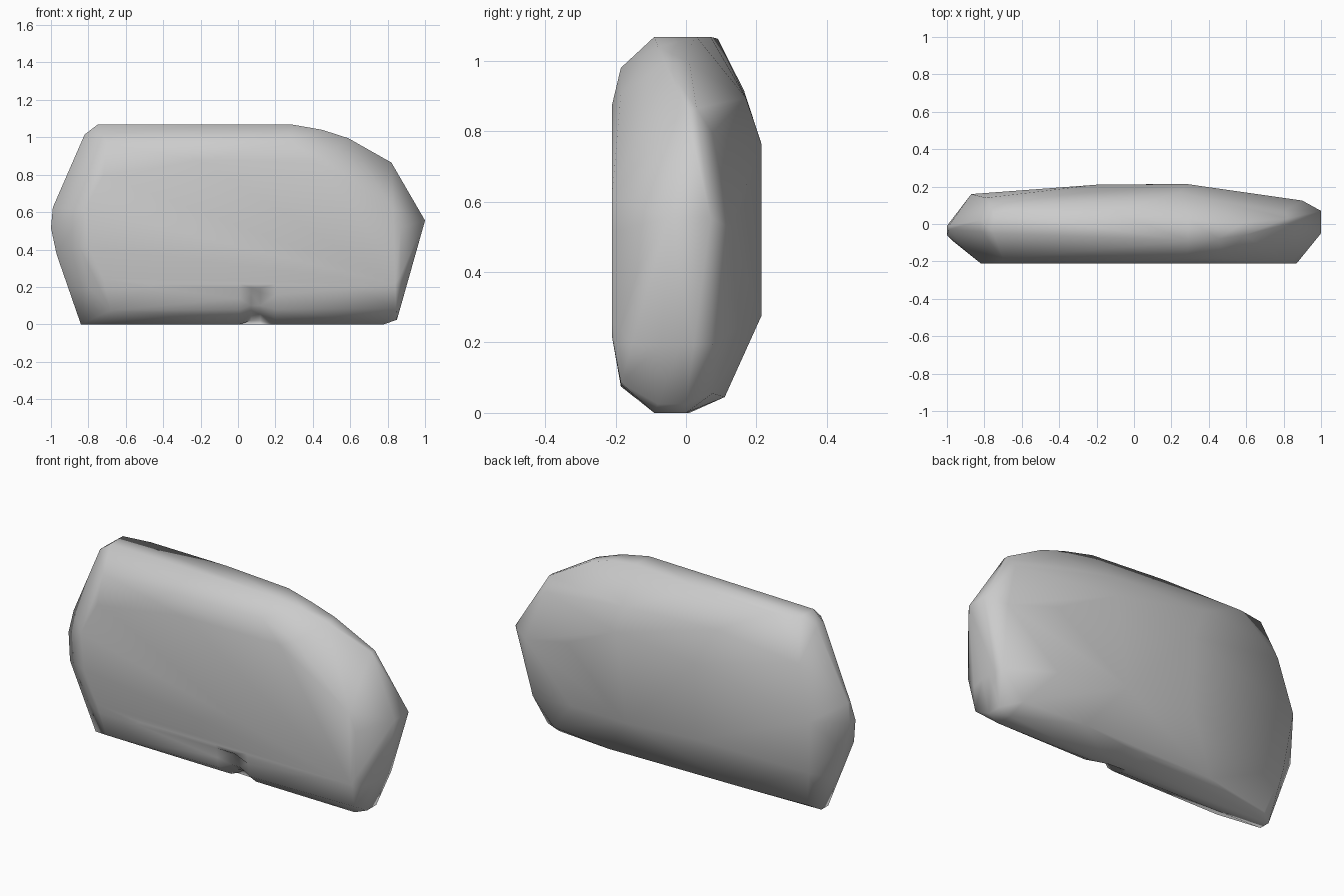
import bpy, bmesh, math

if "Cube" in bpy.data.objects:
    bpy.data.objects.remove(bpy.data.objects["Cube"])

# Front face and its worn rim (x, z), each at a constant depth y
front_face = [(-.80, .42), (-.82, .62), (-.72, .80), (-.2, .88), (.40, .88), (.58, .76),
              (.83, .62), (.87, .52), (.87, .27), (.84, .22), (-.45, .22), (-.72, .25)]
front_rim = [(-.68, .08), (-.85, .42), (-.70, .97), (.28, .985), (.48, .91), (.845, .09)]
points = [(x, -.21, z) for x, z in front_face]
points += [(x, -.185, z) for x, z in front_rim]

# Widest outline (x, z) with its near and far depth
outline = [(-.84, .005, -.05, .01), (-.97, .38, -.09, .02), (-1.0, .52, -.06, -.01),
           (-.99, .63, -.03, -.01), (-.82, 1.02, -.04, .02), (-.75, 1.073, -.05, .06),
           (.29, 1.073, -.09, .03), (.45, 1.045, -.08, .01), (.59, 1.0, -.06, .01),
           (.82, .87, .0, .03), (1.0, .56, -.05, .07), (.85, .03, -.08, .0),
           (.78, .005, -.09, .0)]
for x, z, near, far in outline:
    points += [(x, near, z), (x, far, z)]

# Uneven back: broad crown, sloped shoulders and the ends
points += [(-.60, .09, 1.068), (-.12, .07, 1.073), (.90, .125, .53), (.89, .075, .20),
           (.76, .075, .06), (.81, .075, .80), (-.87, .16, .56), (-.79, .14, .85),
           (-.84, .12, .25), (-.78, .05, .03), (-.20, .21, .72), (.28, .214, .77),
           (.22, .214, .28), (-.20, .205, .30), (-.30, .165, .92), (.25, .17, .90),
           (.40, .11, .05), (-.40, .10, .05), (.62, .165, .60), (.60, .15, .25)]

bm = bmesh.new()
for p in points:
    bm.verts.new(p)
hull = bmesh.ops.convex_hull(bm, input=bm.verts[:])
loose = {g for g in hull["geom_interior"] + hull["geom_unused"]
         if isinstance(g, bmesh.types.BMVert)}
bmesh.ops.delete(bm, geom=list(loose), context='VERTS')


def slice_faces(faces, co, no):
    edges = {e for f in faces for e in f.edges}
    verts = {v for f in faces for v in f.verts}
    bmesh.ops.bisect_plane(bm, geom=list(verts) + list(edges) + list(faces),
                           plane_co=co, plane_no=no)


# Chipped notch in the lower front edge, cut only into the low front faces
slice_faces([f for f in bm.faces if f.normal.y < .1], (0, 0, .2), (0, 0, 1))
for x in (.01, .07, .12, .2):
    low_faces = [f for f in bm.faces if max(v.co.z for v in f.verts) < .225
                 and f.calc_center_median().y < .05]
    slice_faces(low_faces, (x, 0, 0), (1, 0, 0))
for v in bm.verts:
    if .05 < v.co.x < .14 and v.co.z < .16 and v.co.y < -.07:
        v.co.y += .03
        v.co.z += .02

bmesh.ops.triangulate(bm, faces=bm.faces[:])
bmesh.ops.recalc_face_normals(bm, faces=bm.faces[:])
low = min(v.co.z for v in bm.verts)
bmesh.ops.translate(bm, verts=bm.verts[:], vec=(0, 0, -low))

mesh = bpy.data.meshes.new("rock_slab")
bm.to_mesh(mesh)
bm.free()
rock = bpy.data.objects.new("rock_slab", mesh)
bpy.context.collection.objects.link(rock)
bpy.context.view_layer.objects.active = rock
rock.select_set(True)
bpy.ops.object.shade_smooth_by_angle(angle=math.radians(75))
